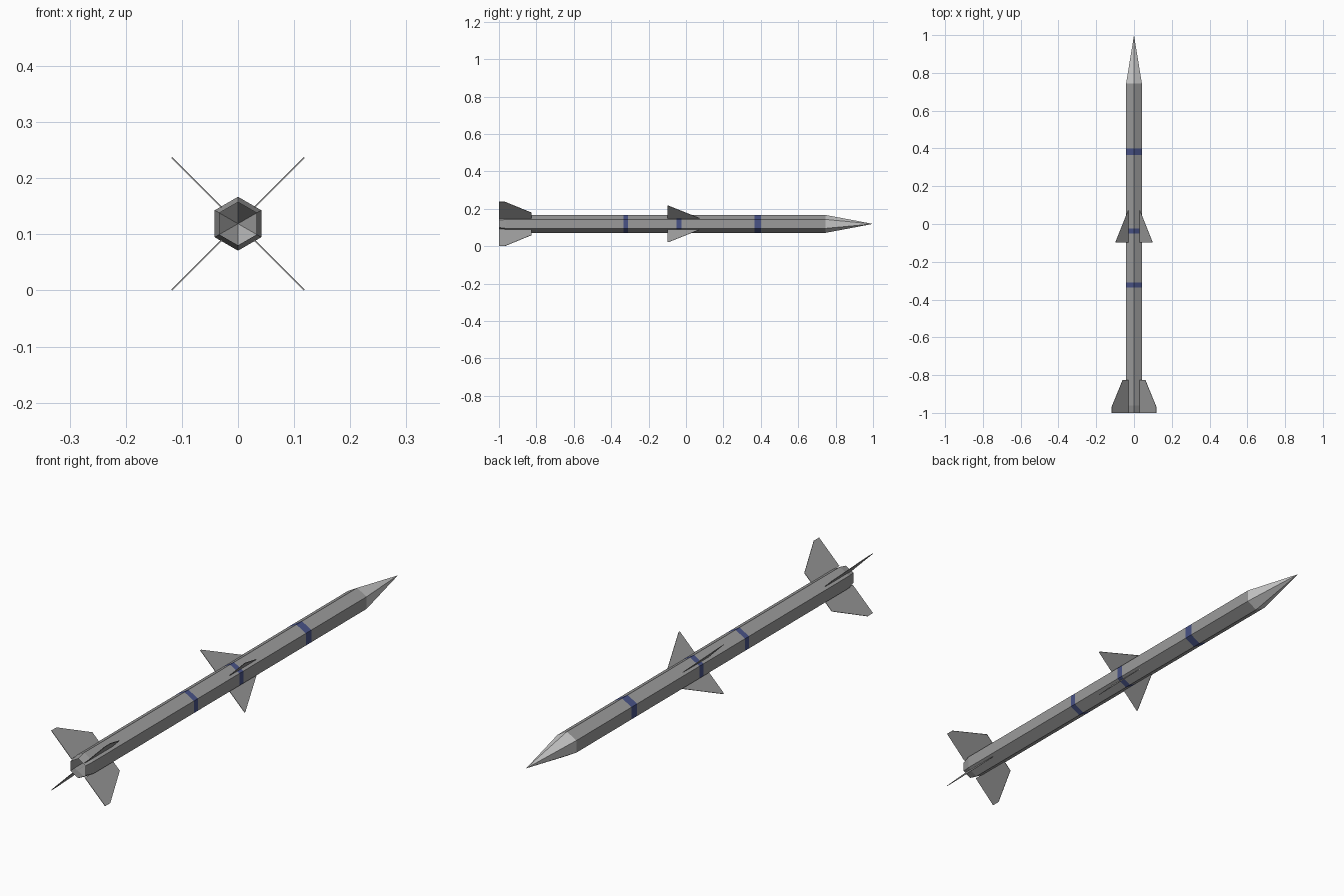
import bpy, bmesh, math
from mathutils import Vector

if "Cube" in bpy.data.objects:
    bpy.data.objects.remove(bpy.data.objects["Cube"])

ZC = 0.119      # height of the body axis
R = 0.048       # hexagon corner radius


def material(name, rgb):
    m = bpy.data.materials.new(name)
    m.diffuse_color = (*rgb, 1)
    m.use_nodes = True
    m.node_tree.nodes["Principled BSDF"].inputs["Base Color"].default_value = m.diffuse_color
    return m


grey = material("body grey", (0.33, 0.33, 0.33))
light = material("nose light grey", (0.6, 0.6, 0.6))
blue = material("band blue", (0.065, 0.085, 0.24))


def finish(bm, name, mats):
    me = bpy.data.meshes.new(name)
    bm.to_mesh(me)
    bm.free()
    for m in mats:
        me.materials.append(m)
    ob = bpy.data.objects.new(name, me)
    bpy.context.collection.objects.link(ob)
    return ob


def hex_loft(name, profile, mats, rule=lambda y: 0):
    """Skin six-sided rings given as (y, radius); radius 0 makes a tip."""
    bm = bmesh.new()
    rings = []
    for y, r in profile:
        n = 6 if r > 0 else 1
        rings.append([bm.verts.new((r * math.cos(math.radians(30 + 60 * k)), y,
                                    ZC + r * math.sin(math.radians(30 + 60 * k))))
                      if n == 6 else bm.verts.new((0, y, ZC)) for k in range(n)])
    for (y0, _), (y1, _), a, b in zip(profile, profile[1:], rings, rings[1:]):
        for k in range(6):
            j = (k + 1) % 6
            f = bm.faces.new([a[k], b[k], b[j], a[j]] if len(b) == 6 else [a[k], b[0], a[j]])
            f.material_index = rule((y0 + y1) / 2)
    return finish(bm, name, mats)


# Hollow body tube with tapered tail and three blue bands
bands = [(-0.335, -0.31), (-0.05, -0.025), (0.365, 0.4)]
profile = [(-1.0, 0.0385), (-0.962, R)] + [(y, R) for b in bands for y in b] + [(0.745, R)]
hex_loft("body_tube", profile, [grey, blue],
         lambda y: int(any(a < y < b for a, b in bands)))

# Nose cone
hex_loft("nose_cone", [(0.745, R), (1.0, 0)], [light])


def fins(name, outline, thickness=0.002):
    """Four thin plates set in an X; outline is (sideways offset, y)."""
    for i, (sx, sz) in enumerate([(1, 1), (-1, 1), (-1, -1), (1, -1)]):
        bm = bmesh.new()
        d = Vector((sx, 0, sz))
        n = Vector((sz, 0, -sx)).normalized() * thickness / 2
        sides = [[bm.verts.new(d * r + Vector((0, y, ZC)) + n * s) for r, y in outline]
                 for s in (1, -1)]
        bm.faces.new(sides[0])
        bm.faces.new(sides[1][::-1])
        c = len(outline)
        for k in range(c):
            j = (k + 1) % c
            bm.faces.new([sides[0][k], sides[1][k], sides[1][j], sides[0][j]])
        bmesh.ops.recalc_face_normals(bm, faces=bm.faces)
        finish(bm, f"{name}_{i + 1}", [grey])


# Triangular middle wings and clipped tail fins
fins("middle_wing", [(0.029, 0.077), (0.097, -0.093), (0.097, -0.098), (0.029, -0.098)])
fins("tail_fin", [(0.029, -0.826), (0.06, -0.826), (0.118, -0.968), (0.118, -1.0), (0.029, -1.0)])
